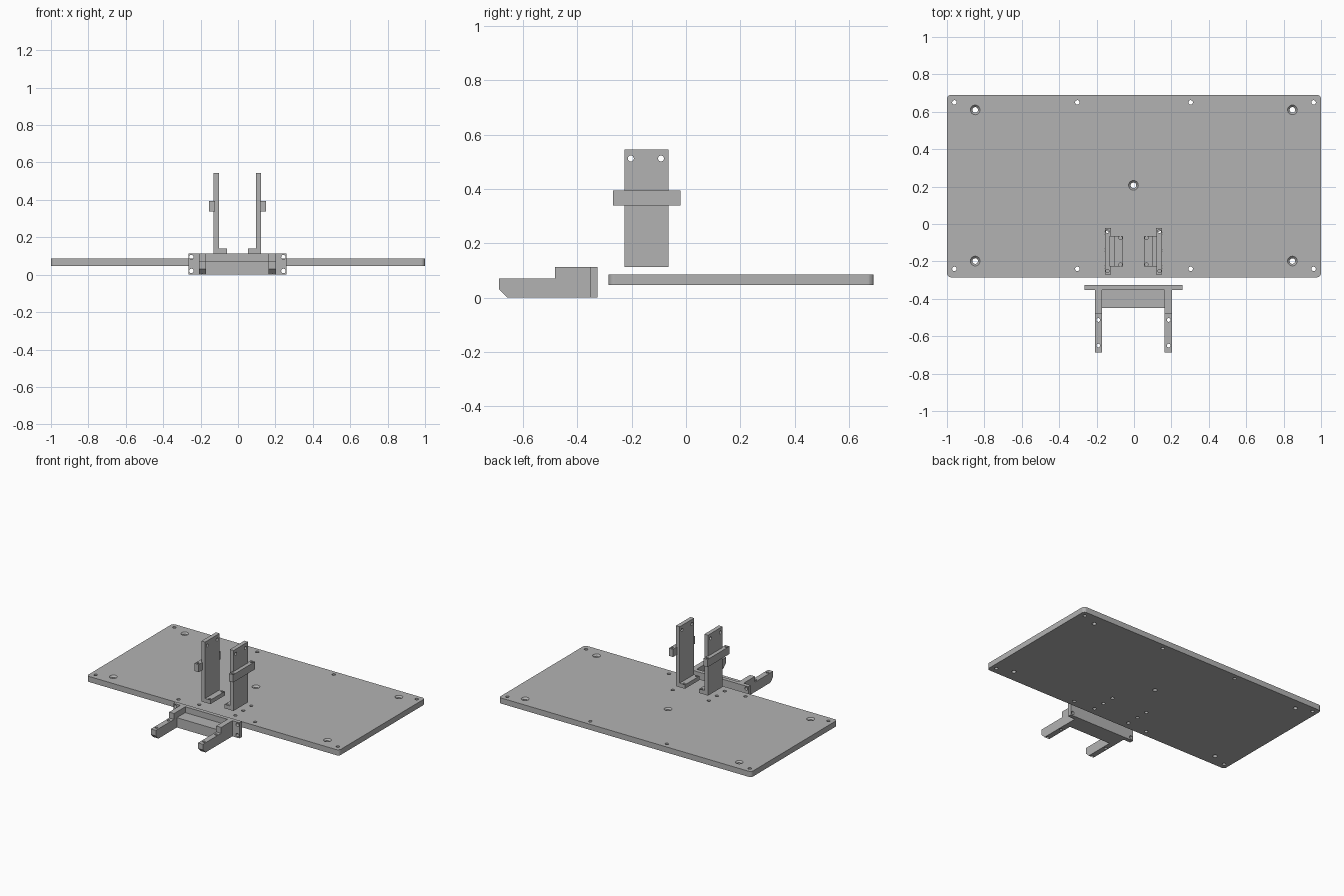
import bpy, bmesh, math
from mathutils import Matrix, Vector

cube = bpy.data.objects.get("Cube")
if cube:
    bpy.data.objects.remove(cube, do_unlink=True)

grey = bpy.data.materials.new("plain grey")
grey.use_nodes = True
GREY = (0.45, 0.45, 0.45, 1)
grey.diffuse_color = GREY
grey.node_tree.nodes["Principled BSDF"].inputs["Base Color"].default_value = GREY

CX = -0.003  # centre line of the brackets


def make(name, bm):
    bmesh.ops.recalc_face_normals(bm, faces=bm.faces)
    mesh = bpy.data.meshes.new(name)
    bm.to_mesh(mesh)
    bm.free()
    mesh.materials.append(grey)
    ob = bpy.data.objects.new(name, mesh)
    bpy.context.collection.objects.link(ob)
    return ob


def prism(name, outline, axis, lo, hi):
    """Extrude a 2D outline along x, y or z; the outline uses the other two axes."""
    def place(p, d):
        v = list(p)
        v.insert("xyz".index(axis), d)
        return v
    bm = bmesh.new()
    face = bm.faces.new([bm.verts.new(place(p, lo)) for p in outline])
    top = bmesh.ops.extrude_face_region(bm, geom=[face])["geom"]
    verts = [g for g in top if isinstance(g, bmesh.types.BMVert)]
    bmesh.ops.translate(bm, verts=verts, vec=place((0, 0), hi - lo))
    return make(name, bm)


def box(name, x, y, z):
    return prism(name, [(x[0], y[0]), (x[1], y[0]), (x[1], y[1]), (x[0], y[1])], "z", *z)


def drill(ob, points, axis, r1, r2, depth):
    """Cut round or tapered holes centred on the points."""
    turn = {"x": Matrix.Rotation(math.pi / 2, 4, "Y"),
            "y": Matrix.Rotation(math.pi / 2, 4, "X"),
            "z": Matrix()}[axis]
    bm = bmesh.new()
    for p in points:
        bmesh.ops.create_cone(bm, cap_ends=True, segments=24, radius1=r1, radius2=r2,
                              depth=depth, matrix=Matrix.Translation(Vector(p)) @ turn)
    cutter = make("hole_cutter", bm)
    cutter.hide_render = True
    mod = ob.modifiers.new("holes", "BOOLEAN")
    mod.operation, mod.solver, mod.object = "DIFFERENCE", "EXACT", cutter
    bpy.context.view_layer.update()
    result = ob.evaluated_get(bpy.context.evaluated_depsgraph_get())
    mesh = bpy.data.meshes.new_from_object(result)
    ob.modifiers.clear()
    ob.data = mesh
    bpy.data.objects.remove(cutter, do_unlink=True)


# Base plate with rounded corners
BACK, FRONT, LOW, TOP, R = 0.69, -0.285, 0.046, 0.086, 0.022
outline = []
for i, (cx, cy) in enumerate([(1 - R, BACK - R), (R - 1, BACK - R),
                              (R - 1, FRONT + R), (1 - R, FRONT + R)]):
    for k in range(7):
        a = math.pi / 2 * (i + k / 6)
        outline.append((cx + R * math.cos(a), cy + R * math.sin(a)))
plate = prism("base_plate", outline, "z", LOW, TOP)

# Edge holes, mounting holes under the uprights, and countersunk holes
mid = (LOW + TOP) / 2
small = [(x, y, mid) for x in (-0.96, -0.303, 0.303, 0.96) for y in (-0.24, 0.65)]
small += [(CX + s * 0.143, y, mid) for s in (-1, 1) for y in (-0.23, -0.14, -0.05)]
drill(plate, small, "z", 0.012, 0.012, 0.1)
large = [(x, y) for x in (-0.849, 0.847) for y in (-0.198, 0.61)] + [(-0.003, 0.207)]
drill(plate, [(x, y, mid) for x, y in large], "z", 0.015, 0.015, 0.1)
drill(plate, [(x, y, TOP) for x, y in large], "z", 0.015, 0.037, 0.022)

# Upright brackets, one on each side
for side, s in (("left", 1), ("right", -1)):
    def across(a, b):
        return sorted((CX + s * a, CX + s * b))

    profile = [(0.127, 0.112), (0.056, 0.112), (0.056, 0.141),
               (0.098, 0.141), (0.098, 0.545), (0.127, 0.545)]
    upright = prism(side + "_upright", [(CX + s * x, z) for x, z in profile],
                    "y", -0.227, -0.064)
    drill(upright, [(CX + s * 0.112, y, 0.512) for y in (-0.203, -0.092)],
          "x", 0.011, 0.011, 0.1)
    drill(upright, [(CX + s * 0.07, y, 0.126) for y in (-0.217, -0.074)],
          "z", 0.009, 0.009, 0.1)
    bar = box(side + "_side_bar", across(0.12, 0.153), (-0.269, -0.021), (0.339, 0.394))
    drill(bar, [(CX + s * 0.139, y, 0.366) for y in (-0.251, -0.039)],
          "z", 0.009, 0.009, 0.1)

    # Stepped arm of the front bracket, chamfered at the tip
    step = [(-0.354, 0), (-0.354, 0.112), (-0.481, 0.112), (-0.481, 0.07),
            (-0.687, 0.07), (-0.687, 0.03), (-0.657, 0)]
    arm = prism(side + "_front_arm", step, "x", *across(0.167, 0.206))
    drill(arm, [(CX + s * 0.188, y, 0.035) for y in (-0.513, -0.65)],
          "z", 0.01, 0.01, 0.15)

# Front bracket back plate and cross bar
back = box("front_bracket_plate", (CX - 0.262, CX + 0.262), (-0.354, -0.326), (0, 0.112))
drill(back, [(CX + x, -0.34, z) for x in (-0.246, 0.246) for z in (0.02, 0.094)],
      "y", 0.012, 0.012, 0.1)
box("front_cross_bar", (CX - 0.167, CX + 0.167), (-0.449, -0.354), (0, 0.07))
